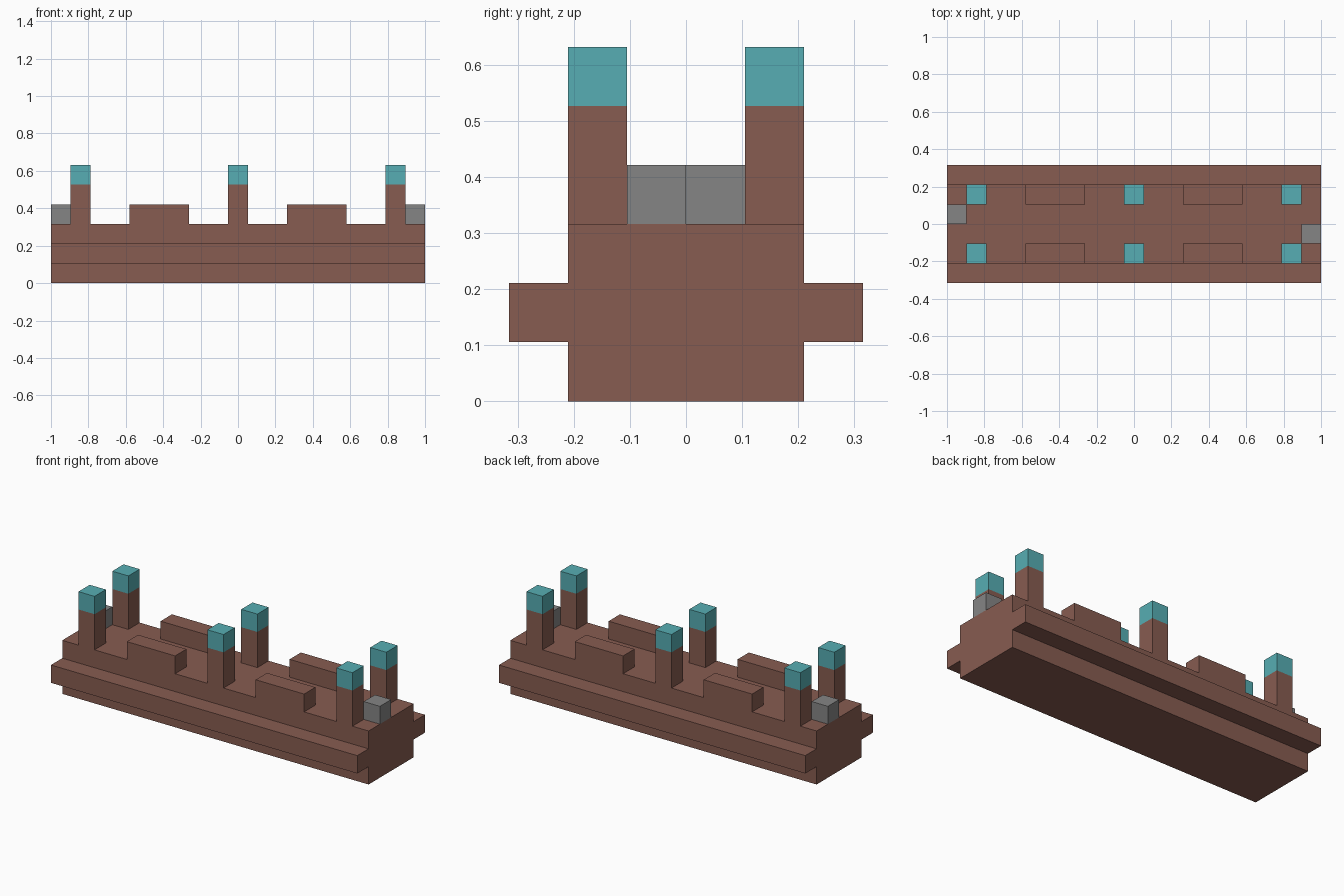
import bpy
import bmesh

U = 2 / 19  # one block; the model is 19 blocks long

if "Cube" in bpy.data.objects:
    bpy.data.objects.remove(bpy.data.objects["Cube"])


def make_material(name, rgb):
    mat = bpy.data.materials.new(name)
    mat.use_nodes = True
    color = (*rgb, 1.0)
    mat.diffuse_color = color
    mat.node_tree.nodes["Principled BSDF"].inputs["Base Color"].default_value = color
    return mat


brown = make_material("brown", (0.242, 0.107, 0.082))
teal = make_material("teal", (0.095, 0.423, 0.451))
grey = make_material("grey", (0.235, 0.235, 0.235))


def extrude_profile(name, points, x0, x1, mat):
    """Sweep a (y, z) outline in block units along x from x0 to x1."""
    bm = bmesh.new()
    face = bm.faces.new([bm.verts.new((x0 * U, y * U, z * U)) for y, z in points])
    swept = bmesh.ops.extrude_face_region(bm, geom=[face])["geom"]
    verts = [v for v in swept if isinstance(v, bmesh.types.BMVert)]
    bmesh.ops.translate(bm, verts=verts, vec=((x1 - x0) * U, 0, 0))
    bmesh.ops.recalc_face_normals(bm, faces=bm.faces)
    mesh = bpy.data.meshes.new(name)
    bm.to_mesh(mesh)
    bm.free()
    mesh.materials.append(mat)
    obj = bpy.data.objects.new(name, mesh)
    bpy.context.collection.objects.link(obj)
    return obj


def block(name, x, y, z, mat):
    """Box from (min, max) ranges in block units."""
    outline = [(y[0], z[0]), (y[1], z[0]), (y[1], z[1]), (y[0], z[1])]
    return extrude_profile(name, outline, x[0], x[1], mat)


# Hull with a ledge along each long side
half = [(2, 0), (2, 1), (3, 1), (3, 2), (2, 2), (2, 3)]
outline = half + [(-y, z) for y, z in reversed(half)]
extrude_profile("hull", outline, -9.5, 9.5, brown)

for side, y in (("front", (-2, -1)), ("back", (1, 2))):
    # Posts with coloured caps
    for place, x in (("right", -8), ("middle", 0), ("left", 8)):
        span = (x - 0.5, x + 0.5)
        block(f"{side}_{place}_post", span, y, (3, 5), brown)
        block(f"{side}_{place}_post_cap", span, y, (5, 6), teal)
    # Low walls between the posts
    for place, x in (("right", -4), ("left", 4)):
        block(f"{side}_{place}_wall", (x - 1.5, x + 1.5), y, (3, 4), brown)

# Single blocks at opposite ends of the deck
block("right_end_block", (-9.5, -8.5), (0, 1), (3, 4), grey)
block("left_end_block", (8.5, 9.5), (-1, 0), (3, 4), grey)
